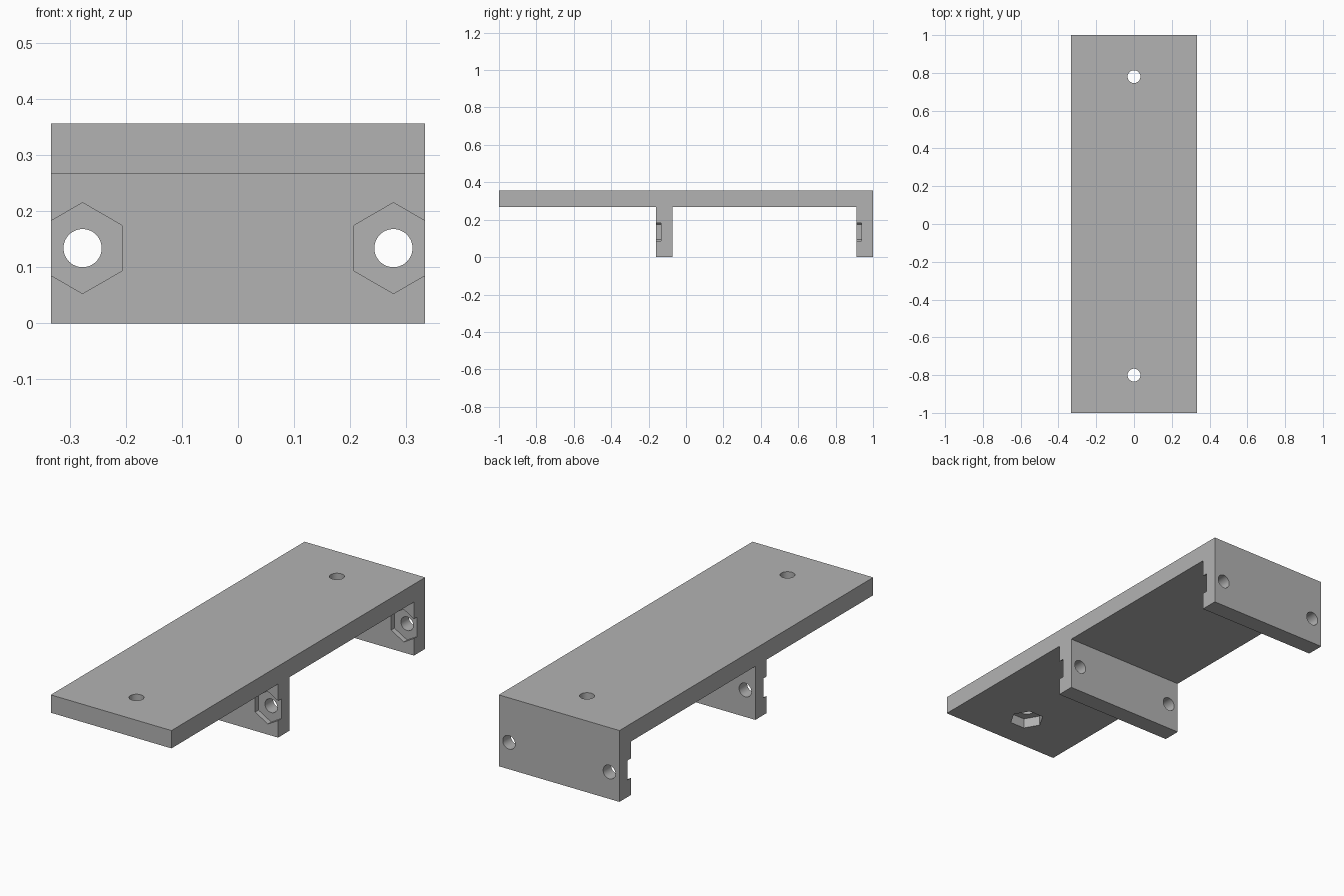
import bpy
import math
from mathutils import Matrix

if "Cube" in bpy.data.objects:
    bpy.data.objects.remove(bpy.data.objects["Cube"], do_unlink=True)

WIDTH, HEIGHT, WALL = 0.666, 0.356, 0.089
HOLE_R, NUT_R = 0.034, 0.081
UNDER = HEIGHT - WALL          # underside of the top plate
BOLT_X, BOLT_Z = 0.277, 0.134
FLANGES = (-0.16, 0.911)       # front face of each flange

grey = bpy.data.materials.new("plain_grey")
grey.use_nodes = True
colour = (0.45, 0.45, 0.45, 1)
grey.diffuse_color = colour
grey.node_tree.nodes["Principled BSDF"].inputs["Base Color"].default_value = colour


def cutter(name, sides, radius, depth, centre, turn):
    """Prism along a turned z axis, used only for cutting."""
    bpy.ops.mesh.primitive_cylinder_add(vertices=sides, radius=radius, depth=depth)
    ob = bpy.context.object
    ob.name = name
    ob.data.transform(Matrix.Translation(centre) @ turn)
    ob.data.materials.append(grey)
    ob.hide_render = True
    ob.hide_set(True)
    return ob


# Side profile of plate and two flanges, extruded across the width
f0, f1 = FLANGES
profile = [(-1, HEIGHT), (-1, UNDER), (f0, UNDER), (f0, 0), (f0 + WALL, 0),
           (f0 + WALL, UNDER), (f1, UNDER), (f1, 0), (1, 0), (1, HEIGHT)]
n = len(profile)
verts = [(x, y, z) for x in (-WIDTH / 2, WIDTH / 2) for y, z in profile]
faces = [tuple(range(n))[::-1], tuple(range(n, 2 * n))]
faces += [(i, (i + 1) % n, (i + 1) % n + n, i + n) for i in range(n)]
mesh = bpy.data.meshes.new("mounting_bracket")
mesh.from_pydata(verts, [], faces)
mesh.materials.append(grey)
bracket = bpy.data.objects.new("mounting_bracket", mesh)
bpy.context.collection.objects.link(bracket)

# Make all normals point outward
bpy.context.view_layer.objects.active = bracket
bracket.select_set(True)
bpy.ops.object.mode_set(mode='EDIT')
bpy.ops.mesh.select_all(action='SELECT')
bpy.ops.mesh.normals_make_consistent(inside=False)
bpy.ops.object.mode_set(mode='OBJECT')

cutters = []
upright = Matrix.Rotation(math.radians(90), 4, 'Z')     # hexagon points along x
forward = Matrix.Rotation(math.radians(90), 4, 'X')     # hexagon points along z

# Plate bolt holes with nut pockets in the underside
NUT_DEEP = 0.05
for y in (-0.8, 0.78):
    cutters.append(cutter("plate_hole_cutter", 48, HOLE_R, 0.4, (0, y, HEIGHT), upright))
    cutters.append(cutter("plate_nut_cutter", 6, NUT_R, 2 * NUT_DEEP, (0, y, UNDER), upright))

# Flange bolt holes with nut pockets that break through the sides
NUT_SHALLOW = 0.026
for y in FLANGES:
    for x in (-BOLT_X, BOLT_X):
        cutters.append(cutter("flange_hole_cutter", 48, HOLE_R, 0.3, (x, y, BOLT_Z), forward))
        cutters.append(cutter("flange_nut_cutter", 6, NUT_R, 2 * NUT_SHALLOW, (x, y, BOLT_Z), forward))

for ob in cutters:
    cut = bracket.modifiers.new(ob.name, 'BOOLEAN')
    cut.operation = 'DIFFERENCE'
    cut.solver = 'EXACT'
    cut.object = ob

# Bake the cuts and smooth the bores
bpy.ops.object.select_all(action='DESELECT')
bracket.select_set(True)
bpy.context.view_layer.objects.active = bracket
for name in [m.name for m in bracket.modifiers]:
    bpy.ops.object.modifier_apply(modifier=name)
for ob in cutters:
    bpy.data.objects.remove(ob, do_unlink=True)
bpy.ops.object.shade_smooth_by_angle(angle=math.radians(30))
